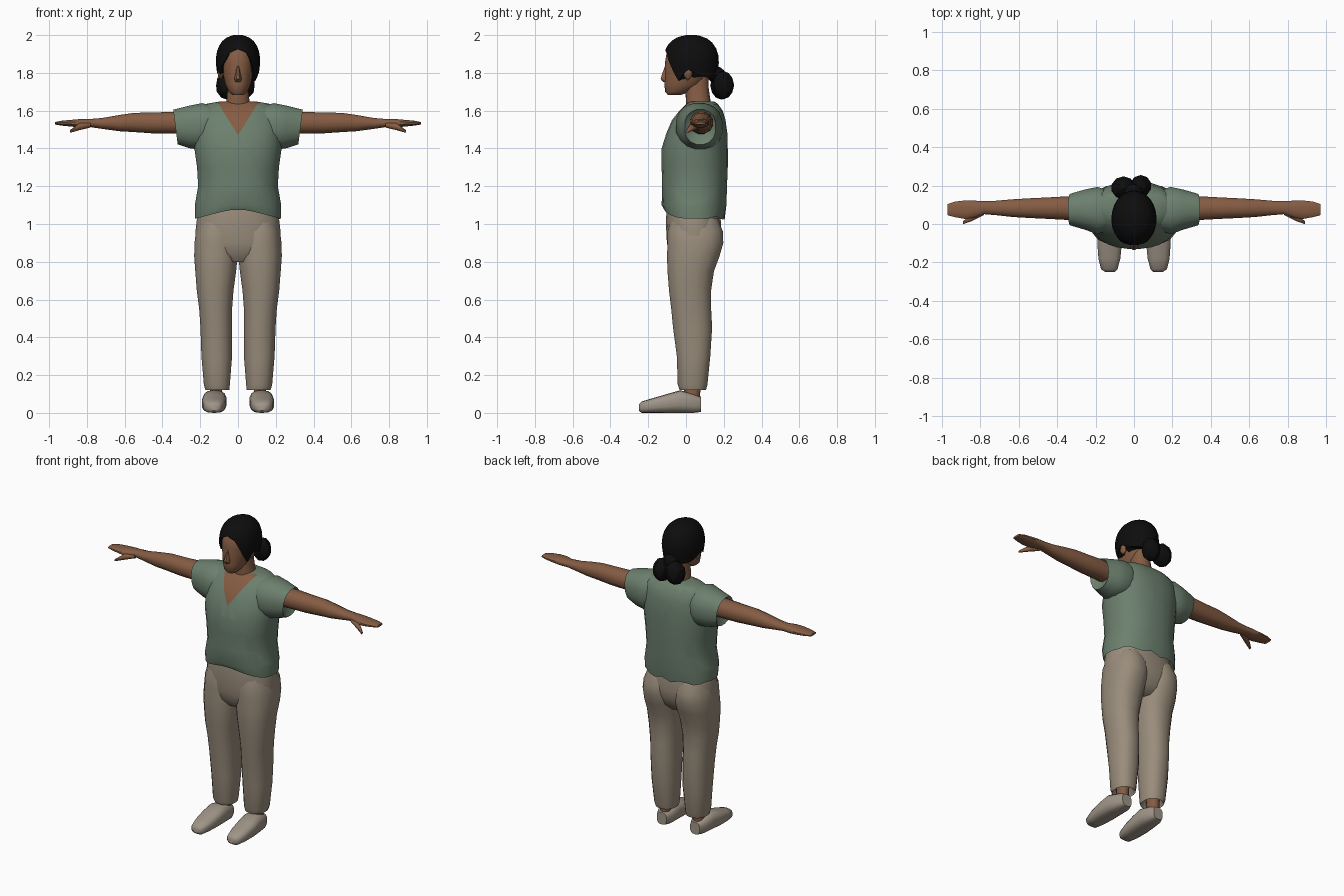
import bpy
import bmesh
import math
from mathutils import Vector, Matrix

cube = bpy.data.objects.get("Cube")
if cube:
    bpy.data.objects.remove(cube, do_unlink=True)


def material(name, rgb):
    mat = bpy.data.materials.new(name)
    mat.use_nodes = True
    mat.diffuse_color = (*rgb, 1)
    bsdf = next(n for n in mat.node_tree.nodes if n.type == 'BSDF_PRINCIPLED')
    bsdf.inputs["Base Color"].default_value = (*rgb, 1)
    bsdf.inputs["Roughness"].default_value = 0.9
    return mat


SKIN = material("brown skin", (.235, .107, .056))
SHIRT = material("sage green cloth", (.15, .215, .155))
PANTS = material("beige cloth", (.32, .265, .20))
SHOES = material("light shoe canvas", (.35, .30, .245))
HAIR = material("black hair", (.004, .004, .004))


def finish(bm, name, mats, angle=50):
    """Turn a bmesh into a smooth shaded object."""
    bmesh.ops.recalc_face_normals(bm, faces=bm.faces)
    mesh = bpy.data.meshes.new(name)
    bm.to_mesh(mesh)
    bm.free()
    for mat in mats:
        mesh.materials.append(mat)
    obj = bpy.data.objects.new(name, mesh)
    bpy.context.collection.objects.link(obj)
    bpy.ops.object.select_all(action='DESELECT')
    obj.select_set(True)
    bpy.context.view_layer.objects.active = obj
    bpy.ops.object.shade_smooth_by_angle(angle=math.radians(angle))
    return obj


def skin_rows(bm, rows):
    """Bridge rows of points with quads and cap both ends."""
    rows = [[bm.verts.new(p) for p in row] for row in rows]
    for low, high in zip(rows, rows[1:]):
        for i in range(len(low)):
            j = (i + 1) % len(low)
            bm.faces.new((low[i], low[j], high[j], high[i]))
    bm.faces.new(rows[0][::-1])
    bm.faces.new(rows[-1])


def loft(rings, axis='z', sides=16, power=2.3, side=1, warp=None):
    """Rings are (position, a min, a max, b min, b max) across the axis."""
    rows = []
    for pos, a0, a1, b0, b1 in rings:
        row = []
        for i in range(sides):
            t = math.tau * (i + .5) / sides
            c, s = math.cos(t), math.sin(t)
            a = (a0 + a1) / 2 + (a1 - a0) / 2 * math.copysign(abs(c) ** (2 / power), c)
            b = (b0 + b1) / 2 + (b1 - b0) / 2 * math.copysign(abs(s) ** (2 / power), s)
            p = Vector({'z': (a, b, pos), 'x': (pos, a, b), 'y': (a, pos, b)}[axis])
            if warp:
                warp(p)
            p.x *= side
            row.append(p)
        rows.append(row)
    bm = bmesh.new()
    skin_rows(bm, rows)
    return bm


def centred(rings):
    return [(z, -w, w, y0, y1) for z, w, y0, y1 in rings]


# Shirt body: uneven hem, tucked inside at the bottom
def hem(p):
    if p.z < 1.06:
        p.z += .05 * min(1, max(0, (-p.y - .02) / .09)) * (1 - abs(p.x) / .3)
        p.z += .01 * math.sin(45 * p.x) if p.y > .1 else 0


bm = loft(centred([
    (1.14, .19, -.08, .16), (1.03, .23, -.115, .205), (1.1, .23, -.13, .215),
    (1.2, .212, -.127, .218), (1.3, .218, -.13, .222), (1.4, .232, -.13, .222),
    (1.48, .236, -.105, .22), (1.55, .232, -.075, .21), (1.6, .215, -.035, .195),
    (1.635, .175, 0, .17), (1.648, .10, .02, .15)]), sides=28, warp=hem)
# V neck: cut both slanted edges, then colour the wedge between them
tip, slope = Vector((0, 0, 1.47)), .62
for s in (1, -1):
    bmesh.ops.bisect_plane(bm, geom=bm.verts[:] + bm.edges[:] + bm.faces[:],
                           plane_co=tip, plane_no=(s, 0, -slope))
for f in bm.faces:
    c = f.calc_center_median()
    if c.z > tip.z and abs(c.x) < slope * (c.z - tip.z) and c.y < .05:
        f.material_index = 1
finish(bm, "shirt_body", [SHIRT, SKIN])


def slant(p):
    if p.x > .29:
        p.x += (p.z - 1.52) * .13


for s, label in ((1, "left"), (-1, "right")):
    # Sleeve with a slanted, tucked cuff
    finish(loft([
        (.12, -.03, .17, 1.43, 1.625), (.19, -.055, .195, 1.39, 1.642),
        (.26, -.03, .18, 1.4, 1.628), (.332, -.008, .158, 1.42, 1.607),
        (.30, .03, .13, 1.47, 1.58)], 'x', side=s, warp=slant),
        label + "_sleeve", [SHIRT])
    # Arm running into a flat hand
    finish(loft([
        (.27, .02, .14, 1.475, 1.595), (.36, .02, .145, 1.478, 1.595),
        (.45, .025, .14, 1.478, 1.592), (.55, .03, .135, 1.485, 1.59),
        (.63, .035, .13, 1.49, 1.578), (.72, .045, .122, 1.503, 1.562),
        (.78, .05, .12, 1.512, 1.557), (.83, .032, .123, 1.51, 1.557),
        (.88, .025, .124, 1.515, 1.552), (.93, .034, .118, 1.52, 1.548),
        (.97, .045, .105, 1.527, 1.54)], 'x', 12, 2.2, s), label + "_arm", [SKIN])
    finish(loft([
        (.78, .045, .085, 1.51, 1.54), (.84, .015, .055, 1.495, 1.535),
        (.89, -.002, .015, 1.482, 1.497)], 'x', 8, 2, s), label + "_thumb", [SKIN])
    # Trouser leg
    finish(loft([
        (.17, .07, .15, -.01, .08), (.122, .045, .174, -.035, .107),
        (.15, .042, .182, -.045, .115), (.3, .03, .195, -.05, .13),
        (.45, .031, .2, -.07, .14), (.55, .03, .207, -.08, .135),
        (.65, .022, .22, -.092, .135), (.75, .008, .228, -.1, .15),
        (.83, 0, .234, -.103, .18), (.9, -.005, .232, -.1, .2),
        (.96, 0, .225, -.1, .198), (1.03, .02, .2, -.08, .17)], side=s),
        label + "_trouser_leg", [PANTS])
    # Ankle and slip-on shoe
    finish(loft([(.05, .08, .155, -.01, .07), (.1, .085, .15, -.01, .075),
                 (.2, .08, .15, -.01, .08)], sides=10, side=s), label + "_ankle", [SKIN])
    finish(loft([
        (-.25, .10, .15, .012, .045), (-.235, .085, .172, 0, .06),
        (-.18, .07, .186, 0, .077), (-.1, .062, .192, 0, .1),
        (-.03, .06, .188, 0, .12), (.04, .066, .175, 0, .1),
        (.08, .085, .155, .005, .085)], 'y', 14, 2.8, s), label + "_shoe", [SHOES])
    # Ear
    bm = bmesh.new()
    bmesh.ops.create_icosphere(bm, subdivisions=1, radius=1, matrix=Matrix.LocRotScale(
        Vector((s * .092, .01, 1.80)), None, Vector((.017, .025, .04))))
    finish(bm, label + "_ear", [SKIN])

# Trouser seat
finish(loft(centred([
    (.8, .1, -.06, .12), (.84, .19, -.09, .16), (.9, .225, -.102, .185),
    (.95, .228, -.105, .19), (1.02, .22, -.108, .185), (1.1, .205, -.10, .17),
    (1.2, .18, -.08, .16)]), sides=24), "trouser_seat", [PANTS])

# Neck, head and nose
finish(loft(centred([
    (1.6, .078, 0, .14), (1.65, .062, .0, .13), (1.72, .056, -.005, .12),
    (1.78, .05, 0, .12)]), sides=14), "neck", [SKIN])
finish(loft(centred([
    (1.682, .03, -.095, -.03), (1.70, .05, -.11, .02), (1.74, .068, -.115, .09),
    (1.79, .08, -.112, .12), (1.85, .088, -.112, .14), (1.91, .088, -.102, .14),
    (1.96, .062, -.065, .11)]), sides=18, power=2.1), "head", [SKIN])
finish(loft(centred([
    (1.752, .016, -.122, -.08), (1.768, .022, -.137, -.08), (1.80, .013, -.126, -.08),
    (1.84, .009, -.112, -.08)]), sides=8, power=2), "nose", [SKIN])

# Hair cap: a dome whose lower edge follows the hairline
HAIRLINE = [(0, 1.925), (.5, 1.90), (.85, 1.80), (1.05, 1.755), (1.4, 1.82),
            (2, 1.78), (3.2, 1.76)]


def hairline(angle):
    for (a, za), (b, zb) in zip(HAIRLINE, HAIRLINE[1:]):
        if abs(angle) <= b:
            z = za + (zb - za) * (abs(angle) - a) / (b - a)
            return z + (.035 if -1.3 < angle < -.7 else 0)


def hair_point(angle, z, shrink=1):
    u = max(0, (z - 1.85) / .15)
    r = shrink * max(.02, 1 - u ** 2.4) ** (1 / 2.4) * (1 - max(0, 1.85 - z) * 1.1)
    return (.118 * r * math.sin(angle), .027 - .147 * r * math.cos(angle), z)


angles = [-math.pi + math.tau * i / 30 for i in range(30)]
rows = [[hair_point(a, hairline(a) + .01, .82) for a in angles]]
for k in range(9):
    t = math.sin(k / 8 * math.pi / 2)
    rows.append([hair_point(a, hairline(a) + (2 - hairline(a)) * t) for a in angles])
bm = bmesh.new()
skin_rows(bm, rows)
finish(bm, "hair_cap", [HAIR])

# Low gathered ponytail: a knot and two hanging lobes
for name, centre, size in (
        ("ponytail_knot", (-.005, .16, 1.79), (.05, .05, .045)),
        ("ponytail_right_lobe", (-.055, .188, 1.733), (.064, .06, .075)),
        ("ponytail_left_lobe", (.035, .198, 1.735), (.056, .057, .075))):
    bm = bmesh.new()
    bmesh.ops.create_icosphere(bm, subdivisions=2, radius=1,
                               matrix=Matrix.LocRotScale(Vector(centre), None, Vector(size)))
    finish(bm, name, [HAIR], 20)
